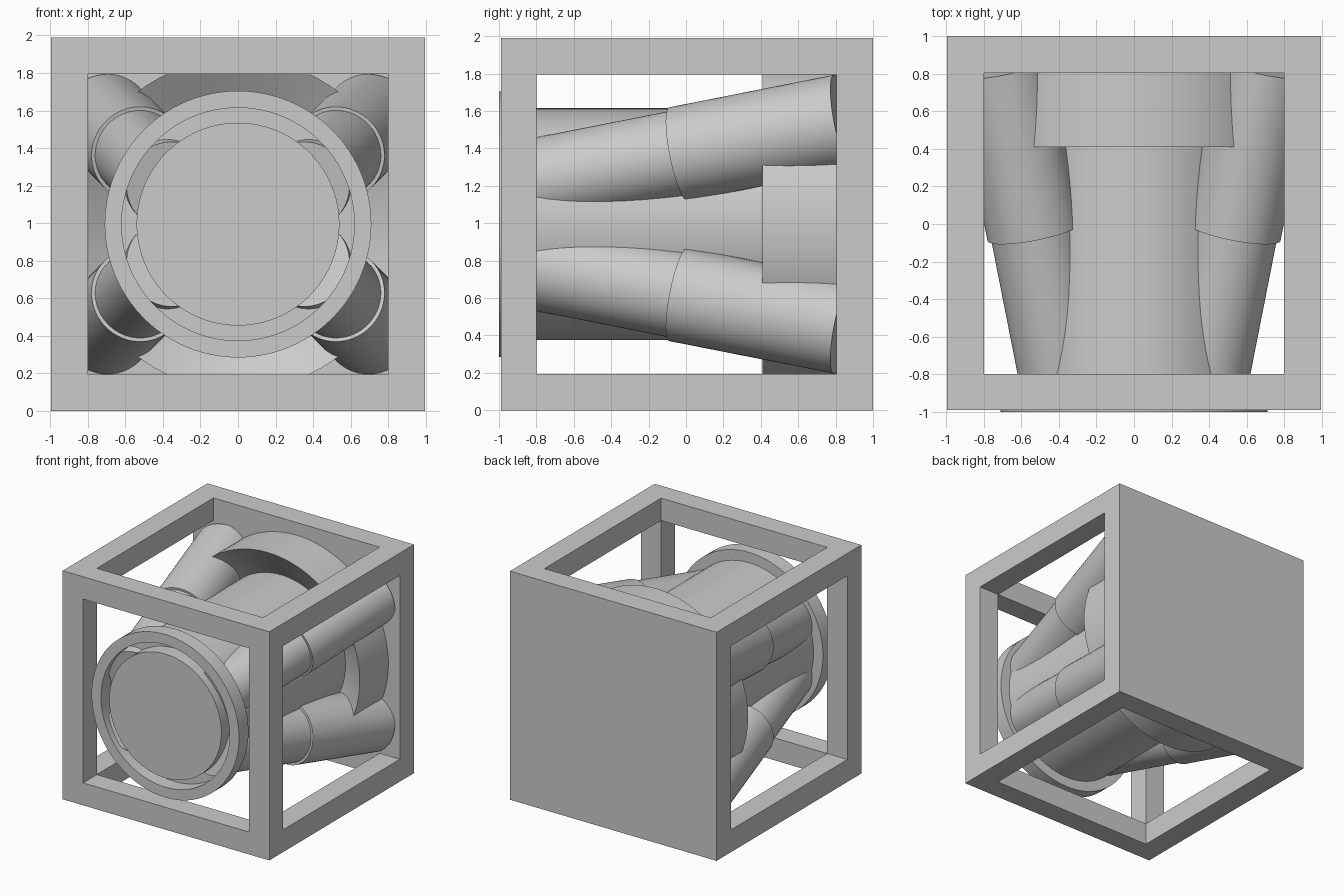
import bpy, bmesh, math
from mathutils import Vector

if "Cube" in bpy.data.objects:
    bpy.data.objects.remove(bpy.data.objects["Cube"])

C = 0.995          # half size of the frame, and height of the main axis
OPEN = 0.8         # half size of each window opening

grey = bpy.data.materials.new("light_grey")
grey.diffuse_color = (0.6, 0.6, 0.6, 1)
grey.use_nodes = True
grey.node_tree.nodes["Principled BSDF"].inputs["Base Color"].default_value = grey.diffuse_color


def finish(obj, smooth=True):
    obj.data.materials.clear()
    obj.data.materials.append(grey)
    if smooth:
        bpy.ops.object.select_all(action='DESELECT')
        obj.select_set(True)
        bpy.context.view_layer.objects.active = obj
        bpy.ops.object.shade_smooth_by_angle(angle=math.radians(25))
    return obj


def box(name, lo, hi):
    lo, hi = Vector(lo), Vector(hi)
    bpy.ops.mesh.primitive_cube_add(size=1, location=(lo + hi) / 2)
    obj = bpy.context.object
    obj.name = name
    obj.scale = hi - lo
    bpy.ops.object.transform_apply(location=True, scale=True, rotation=False)
    return obj


def lathe(name, profile, closed=False, steps=96):
    """Spin (radius, y) points around the main axis."""
    bm = bmesh.new()
    rings = []
    for r, y in profile:
        if r == 0:
            rings.append([bm.verts.new((0, y, C))] * steps)
        else:
            rings.append([bm.verts.new((r * math.cos(2 * math.pi * i / steps), y,
                                        C + r * math.sin(2 * math.pi * i / steps)))
                          for i in range(steps)])
    pairs = list(zip(rings, rings[1:]))
    if closed:
        pairs.append((rings[-1], rings[0]))
    for a, b in pairs:
        for i in range(steps):
            j = (i + 1) % steps
            bm.faces.new(list(dict.fromkeys((a[i], a[j], b[j], b[i]))))
    bmesh.ops.recalc_face_normals(bm, faces=bm.faces)
    mesh = bpy.data.meshes.new(name)
    bm.to_mesh(mesh)
    bm.free()
    obj = bpy.data.objects.new(name, mesh)
    bpy.context.collection.objects.link(obj)
    return finish(obj)


def rod(name, a, b, radius):
    a, b = Vector(a), Vector(b)
    bpy.ops.mesh.primitive_cylinder_add(vertices=64, radius=radius,
                                        depth=(b - a).length, location=(a + b) / 2)
    obj = bpy.context.object
    obj.name = name
    obj.rotation_euler = (b - a).to_track_quat('Z', 'Y').to_euler()
    return finish(obj)


# Cubic frame: open on five sides, solid back plate
frame = box("cube_frame", (-C, -0.99, 0), (C, 1.0, 2 * C))
lo, hi = C - OPEN, C + OPEN
cutters = [box("side_cutter", (-2, -OPEN, lo), (2, 0.805, hi)),
           box("vertical_cutter", (-OPEN, -OPEN, -1), (OPEN, 0.805, 3)),
           box("front_cutter", (-OPEN, -2, lo), (OPEN, 0.805, hi))]
for cutter in cutters:
    mod = frame.modifiers.new("window", 'BOOLEAN')
    mod.operation = 'DIFFERENCE'
    mod.solver = 'EXACT'
    mod.object = cutter
    bpy.context.view_layer.objects.active = frame
    bpy.ops.object.modifier_apply(modifier=mod.name)
    bpy.data.objects.remove(cutter, do_unlink=True)
finish(frame, smooth=False)

# Main barrel with its raised front disc in a shallow groove
lathe("main_barrel", [(0, -1.0), (0.54, -1.0), (0.54, -0.87), (0.62, -0.87),
                      (0.62, 0.82), (0, 0.82)])
lathe("front_ring", [(0.62, -1.0), (0.71, -1.0), (0.71, -0.87), (0.62, -0.87)], closed=True)

# Rear collar with a dished front
lathe("rear_collar", [(0.61, 0.6), (0.885, 0.41), (0.885, 0.82), (0.61, 0.82)], closed=True)

# Four struts, spreading towards the back corners
SLOPE = 0.197


def strut_point(sx, sz, y):
    d = SLOPE * (y + 0.04)
    return (sx * (0.53 + d), y, C + sz * (0.375 + d))


for sx, side in ((-1, "left"), (1, "right")):
    for sz, level in ((-1, "lower"), (1, "upper")):
        rod(f"{level}_{side}_sleeve", strut_point(sx, sz, -0.04),
            strut_point(sx, sz, 0.84), 0.255)
        rod(f"{level}_{side}_strut", strut_point(sx, sz, -0.89),
            strut_point(sx, sz, 0.0), 0.235)
